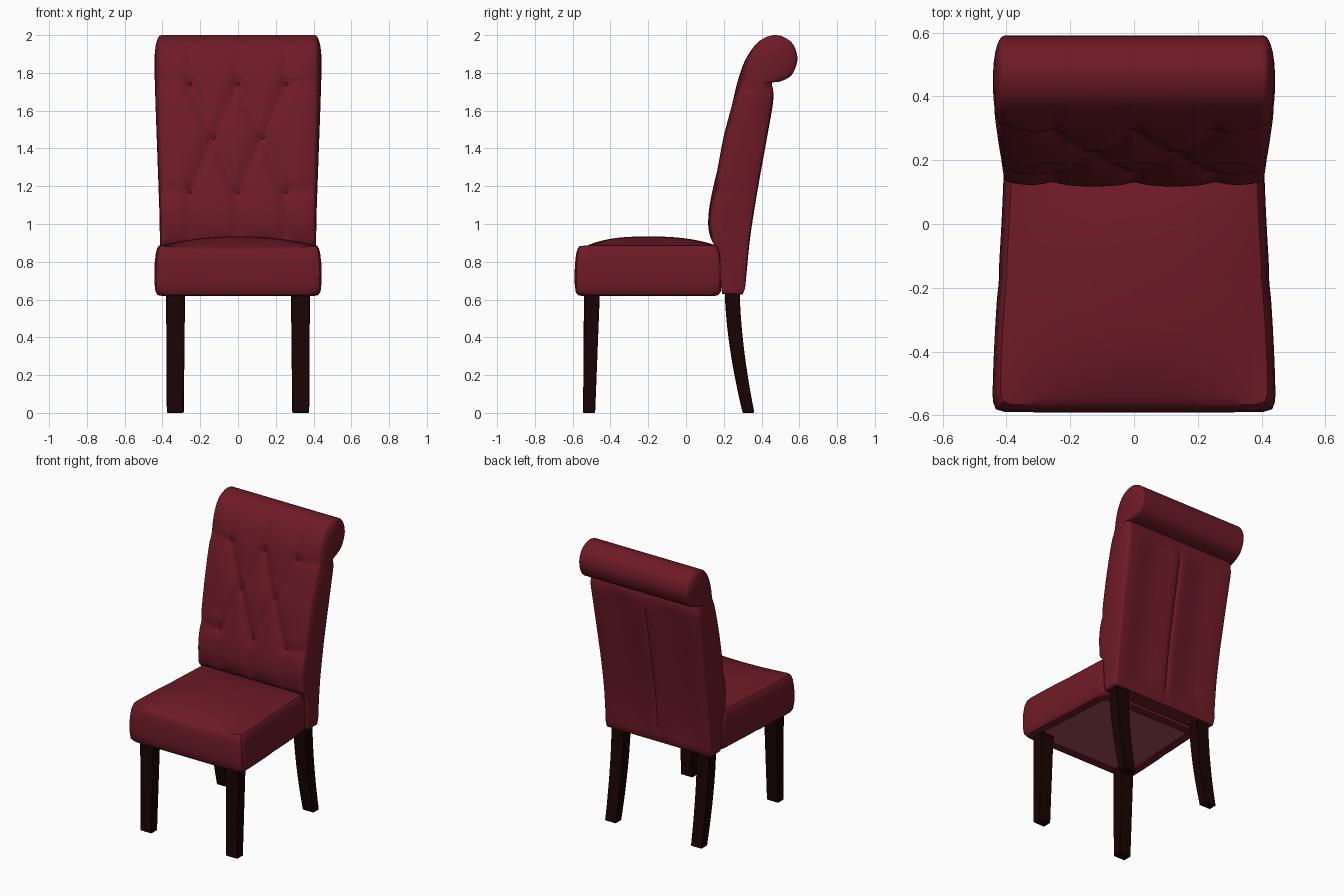
import bpy, bmesh, math
from mathutils import Vector

if "Cube" in bpy.data.objects:
    bpy.data.objects.remove(bpy.data.objects["Cube"])


def material(name, rgb):
    m = bpy.data.materials.new(name)
    m.use_nodes = True
    m.diffuse_color = (*rgb, 1)
    bsdf = m.node_tree.nodes["Principled BSDF"]
    bsdf.inputs["Base Color"].default_value = (*rgb, 1)
    bsdf.inputs["Roughness"].default_value = 0.7
    return m


RED = material("wine red upholstery", (0.156, 0.0105, 0.0195))
WOOD = material("dark wood", (0.0105, 0.0012, 0.0012))
LINING = material("underside lining", (0.36, 0.075, 0.105))


def finish(name, bm, mat, angle=40):
    bmesh.ops.remove_doubles(bm, verts=bm.verts, dist=0.0002)
    bmesh.ops.recalc_face_normals(bm, faces=bm.faces)
    me = bpy.data.meshes.new(name)
    bm.to_mesh(me)
    bm.free()
    me.materials.append(mat)
    ob = bpy.data.objects.new(name, me)
    bpy.context.collection.objects.link(ob)
    bpy.ops.object.select_all(action="DESELECT")
    ob.select_set(True)
    bpy.context.view_layer.objects.active = ob
    bpy.ops.object.shade_smooth_by_angle(angle=math.radians(angle))
    return ob


def loft(sections):
    """Skin a list of closed loops that have equal point counts, with end caps."""
    bm = bmesh.new()
    rings = [[bm.verts.new(p) for p in s] for s in sections]
    for a, b in zip(rings, rings[1:]):
        for i in range(len(a)):
            j = (i + 1) % len(a)
            bm.faces.new((a[i], a[j], b[j], b[i]))
    bm.faces.new(rings[0])
    bm.faces.new(rings[-1])
    return bm


def smooth_path(points, step):
    """Catmull-Rom curve through the points, sampled at about the given step."""
    p = [Vector(q) for q in points]
    p = [2 * p[0] - p[1]] + p + [2 * p[-1] - p[-2]]
    out = []
    for a, b, c, d in zip(p, p[1:], p[2:], p[3:]):
        n = max(1, round((c - b).length / step))
        for k in range(n):
            t = k / n
            out.append(0.5 * (2 * b + (c - a) * t + (2 * a - 5 * b + 4 * c - d) * t ** 2
                              + (3 * b - a - 3 * c + d) * t ** 3))
    return out + [p[-2]]


def ramp(a, b, v):
    t = min(1, max(0, (v - a) / (b - a)))
    return t * t * (3 - 2 * t)


def lookup(path, z):
    for a, b in zip(path, path[1:]):
        if a[1] <= z <= b[1]:
            return a[0] + (b[0] - a[0]) * (z - a[1]) / max(1e-6, b[1] - a[1])
    return path[-1][0] if z > path[-1][1] else path[0][0]


# Backrest outline (y, z): front and scroll, then rear
front = smooth_path([(0.192, 0.63), (0.182, 0.7), (0.175, 0.85), (0.14, 0.905), (0.118, 0.98),
                     (0.125, 1.1), (0.165, 1.3), (0.2, 1.47), (0.245, 1.65), (0.28, 1.78),
                     (0.32, 1.88), (0.39, 1.97), (0.48, 2.0), (0.56, 1.96), (0.59, 1.875),
                     (0.56, 1.79), (0.5, 1.755), (0.455, 1.75)], 0.018)
rear = smooth_path([(0.455, 1.735), (0.462, 1.68), (0.432, 1.5), (0.378, 1.2), (0.338, 0.95),
                    (0.32, 0.78), (0.312, 0.66), (0.3, 0.627)], 0.025)
spine = smooth_path([(0.245, 0.64), (0.24, 0.9), (0.25, 1.1), (0.31, 1.4), (0.37, 1.65),
                     (0.46, 1.87)], 0.02)

# Button tufting: buttons joined by diamond and straight creases
HIGH, MID, LOW = 1.74, 1.46, 1.17
buttons = [(x, z) for z in (HIGH, LOW) for x in (-0.255, 0, 0.255)] + [(-0.13, MID), (0.13, MID)]
diamonds = [((s * 0.13, MID), (s * x, z)) for s in (-1, 1) for x in (0, 0.255) for z in (HIGH, LOW)]
straights = []
for x in (-0.255, 0, 0.255):
    straights += [((x, LOW), (x, 0.9)), ((x, HIGH), (x, 1.96))]
for s in (-1, 1):
    straights += [((s * 0.255, z), (s * 0.41, z + 0.015)) for z in (HIGH, LOW)]


def crease(p, segments, width):
    """Soft valley, 1 on the nearest segment and fading away from it."""
    best = 1
    for a, b in segments:
        a, b = Vector(a), Vector(b)
        t = max(0, min(1, (p - a).dot(b - a) / (b - a).length_squared))
        best = min(best, (p - a - t * (b - a)).length)
    return math.exp((0.01 - math.hypot(best, 0.01)) / width)


def tuft(x, z):
    p = Vector((x, z))
    k = min((p - Vector(b)).length for b in buttons)
    fade = ramp(0.9, 0.96, z) * (1 - ramp(1.8, 1.98, z))
    depth = max(0.02 * crease(p, diamonds, 0.035), 0.014 * crease(p, straights, 0.035))
    depth += 0.016 * math.exp(-(k / 0.035) ** 2)
    return fade * (depth + 0.02 * (abs(x) / 0.41) ** 8)


def back_section(u):
    """Cross-section at u in -1..1 across the backrest width."""
    pts = []
    for n, (y, z) in enumerate(front + rear):
        x = u * (0.4 + 0.007 * ramp(1, 1.8, z))
        if n < len(front):
            if y < 0.45:
                y += tuft(x, z)
        else:
            # soft vertical folds and a centre seam
            fold = 0.006 * math.cos(x * 2 * math.pi / 0.4) - 0.01 * math.exp(-abs(x) / 0.012)
            y += fold * ramp(0.62, 0.8, z) * (1 - ramp(1.6, 1.73, z)) * (1 - u ** 8)
        pts.append(Vector((x, y, z)))
    return pts


def side_section(side, f):
    """Ring of the padded side panel, f = 0 at the seam and 1 at the middle."""
    pts = []
    for p in back_section(side):
        zc = max(0.66, min(1.87, p.z))
        q = p.lerp(Vector((p.x, lookup(spine, zc), zc)), f)
        bulge = 0.013 + 0.022 * min(1, max(0, (q.z - 0.95) / 0.85))
        bulge *= 1 - 0.2 * sum(math.exp(-((q.z - c) / 0.02) ** 2) for c in (LOW, HIGH - 0.02))
        q.x += side * bulge * math.sqrt(1 - (1 - f) ** 2)
        pts.append(q)
    return pts


COLS = 72
depths = [0.03, 0.1, 0.22, 0.4, 0.65, 0.9]
sections = [side_section(-1, f) for f in reversed(depths)]
sections += [back_section(-1 + 2 * i / COLS) for i in range(COLS + 1)]
sections += [side_section(1, f) for f in depths]
finish("backrest", loft(sections), RED)

# Tuft buttons
for i, (x, z) in enumerate(buttons):
    bm = bmesh.new()
    bmesh.ops.create_uvsphere(bm, u_segments=12, v_segments=8, radius=0.011)
    bmesh.ops.scale(bm, vec=(1, 0.6, 1), verts=bm.verts)
    ob = finish(f"button_{i + 1}", bm, RED)
    ob.location = (x, lookup(front[:70], z) + tuft(x, z) - 0.002, z)

# Seat cushion: stacked rounded loops, then a crowned top
SIDE = 24
edge = [(-1 + 2 * i / SIDE, -1) for i in range(SIDE)]
loop = edge + [(-v, u) for u, v in edge] + [(-u, -v) for u, v in edge] + [(v, -u) for u, v in edge]
loop = [(u / r, v / r) for u, v in loop for r in [(abs(u) ** 28 + abs(v) ** 28) ** (1 / 28)]]


def seat_ring(inset, z=None, scale=1):
    pts = []
    for u, v in loop:
        u, v = u * scale, v * scale
        y = -0.2 + v * (0.39 - inset)
        half = 0.408 + 0.036 * ramp(0.25, -0.6, y)
        half -= 0.005 * math.exp(-abs(y + 0.18) / 0.02)
        top = 0.885 + 0.049 * (1 - abs(u) ** 2.2) * (1 - abs(v) ** 2.5)
        top -= 0.02 * (1 - u * u) * max(0, -v) ** 4
        # heights up the wall are fractions of the local seam height
        h = top if z is None else 0.62 + z * (top - 0.62)
        pts.append((u * (half - inset), y, h))
    return pts


wall = [(0.075, 0.12), (0.072, 0.01), (0.035, 0), (0.018, 0.015), (0.006, 0.08), (0.001, 0.25),
        (0, 0.45), (0.002, 0.65), (0.008, 0.85), (0.015, 0.95)]
rings = [seat_ring(i, z) for i, z in wall]
rings += [seat_ring(0.024, None, 1 - k / 14) for k in range(14)] + [seat_ring(0.024, None, 0.01)]
finish("seat_cushion", loft(rings), RED)

# Lining panel under the seat
bm = bmesh.new()
bmesh.ops.create_cube(bm, size=1)
bmesh.ops.scale(bm, vec=(0.71, 0.65, 0.008), verts=bm.verts)
bmesh.ops.translate(bm, vec=(0, -0.2, 0.632), verts=bm.verts)
finish("seat_lining", bm, LINING)


# Legs: lofted rectangles given as (z, y front, y rear, x inner, x outer)
def leg(name, side, stations):
    secs = [[(side * xi, ya, z), (side * xo, ya, z), (side * xo, yb, z), (side * xi, yb, z)]
            for z, ya, yb, xi, xo in stations]
    ob = finish(name, loft(secs), WOOD, 30)
    bev = ob.modifiers.new("edge bevel", "BEVEL")
    bev.width = 0.004
    bev.segments = 1
    bev.limit_method = "ANGLE"


front_leg = [(0, -0.545, -0.481, 0.287, 0.377), (0.66, -0.54, -0.455, 0.28, 0.381)]
rear_leg = []
for k in range(11):
    t = k / 10
    sweep = (1 - t) ** 1.7
    rear_leg.append((0.66 * t, 0.205 + 0.095 * sweep, 0.284 + 0.078 * sweep,
                     0.289 - 0.009 * t, 0.375 + 0.005 * t))
for side, label in ((1, "left"), (-1, "right")):
    leg(f"front_leg_{label}", side, front_leg)
    leg(f"rear_leg_{label}", side, rear_leg)
